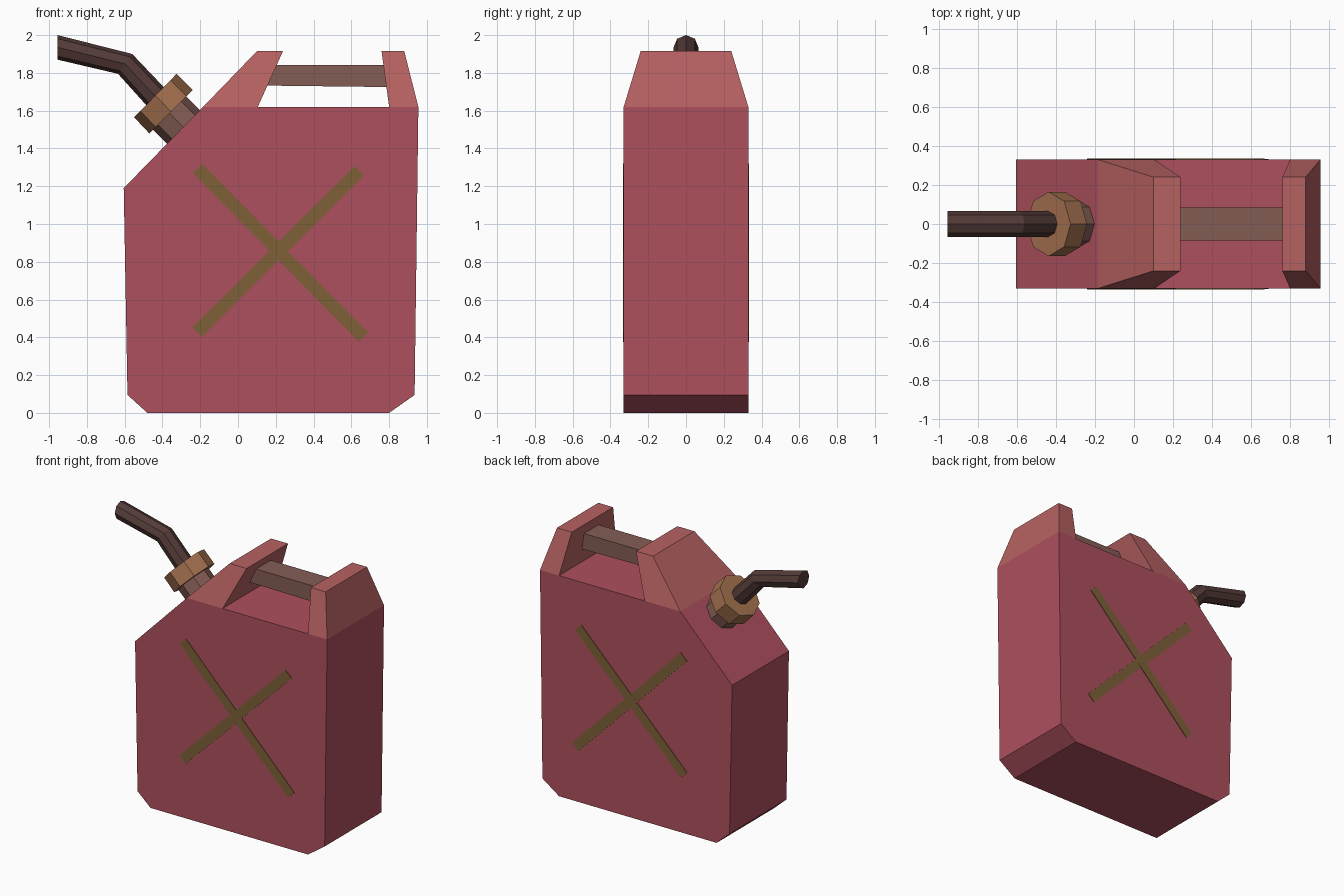
import bpy, bmesh
from math import sin, cos, pi, atan2, hypot
from mathutils import Matrix

if "Cube" in bpy.data.objects:
    bpy.data.objects.remove(bpy.data.objects["Cube"])


def material(name, rgb):
    m = bpy.data.materials.new(name)
    m.diffuse_color = (*rgb, 1)
    m.use_nodes = True
    m.node_tree.nodes["Principled BSDF"].inputs["Base Color"].default_value = m.diffuse_color
    return m


RED = material("red_paint", (0.42, 0.08, 0.11))
PINK = material("light_red", (0.47, 0.12, 0.12))
OLIVE = material("olive", (0.21, 0.12, 0.04))
BROWN = material("brown", (0.23, 0.11, 0.09))
COPPER = material("copper", (0.38, 0.17, 0.08))
DARK = material("dark_brown", (0.09, 0.045, 0.04))


def finish(name, bm, mat):
    bmesh.ops.recalc_face_normals(bm, faces=bm.faces)
    me = bpy.data.meshes.new(name)
    bm.to_mesh(me)
    bm.free()
    me.materials.append(mat)
    ob = bpy.data.objects.new(name, me)
    bpy.context.collection.objects.link(ob)
    return ob


def loft(name, rings, mat):
    """Skin a stack of equal-sized point rings and cap both ends."""
    bm = bmesh.new()
    loops = [[bm.verts.new(p) for p in r] for r in rings]
    n = len(loops[0])
    for a, b in zip(loops, loops[1:]):
        for i in range(n):
            j = (i + 1) % n
            bm.faces.new((a[i], a[j], b[j], b[i]))
    bm.faces.new(loops[0])
    bm.faces.new(loops[-1])
    return finish(name, bm, mat)


def oct_ring(p, q, ry):
    """Octagon whose opposite corners are p and q in the xz plane."""
    mx, mz = (p[0] + q[0]) / 2, (p[1] + q[1]) / 2
    dx, dz = (p[0] - q[0]) / 2, (p[1] - q[1]) / 2
    return [(mx + dx * cos(k * pi / 4), ry * sin(k * pi / 4),
             mz + dz * cos(k * pi / 4)) for k in range(8)]


def rect(x0, x1, y, z):
    return [(x0, -y, z), (x1, -y, z), (x1, y, z), (x0, y, z)]


# Can body: side profile extruded across y
profile = [(-0.48, 0), (0.80, 0), (0.935, 0.095), (0.955, 1.62),
           (-0.185, 1.62), (-0.605, 1.19), (-0.585, 0.095)]
loft("can_body", [[(x, y, z) for x, z in profile] for y in (-0.33, 0.33)], RED)

# Tapered handle posts
loft("front_handle_post", [rect(-0.185, 0.105, 0.33, 1.62),
                           rect(0.10, 0.238, 0.24, 1.915)], PINK)
loft("rear_handle_post", [rect(0.80, 0.955, 0.33, 1.62),
                          rect(0.76, 0.88, 0.24, 1.915)], PINK)

# Handle bar between the posts
loft("handle_bar", [[(x, -0.085, z0), (x, 0.085, z0), (x, 0.085, 1.843), (x, -0.085, 1.843)]
                    for x, z0 in ((0.14, 1.733), (0.80, 1.725))], BROWN)

# Crossed strips on both faces
strips = [((-0.215, 1.295), (0.665, 0.40)), ((-0.217, 0.427), (0.643, 1.283))]
for side, y in (("front", -0.33), ("back", 0.33)):
    for i, (a, b) in enumerate(strips):
        dx, dz = b[0] - a[0], b[1] - a[1]
        bm = bmesh.new()
        bmesh.ops.create_cube(bm, size=1, matrix=(
            Matrix.Translation(((a[0] + b[0]) / 2, y, (a[1] + b[1]) / 2))
            @ Matrix.Rotation(-atan2(dz, dx), 4, 'Y')
            @ Matrix.Diagonal((hypot(dx, dz), 0.008 + 0.001 * i, 0.07, 1))))
        finish(f"{side}_cross_strip_{i + 1}", bm, OLIVE)

# Neck, cap nut and bent spout
loft("neck", [oct_ring((-0.17, 1.57), (-0.345, 1.395), 0.123),
              oct_ring((-0.30, 1.70), (-0.475, 1.525), 0.123)], BROWN)
loft("cap_nut", [oct_ring((-0.24, 1.71), (-0.47, 1.48), 0.165),
                 oct_ring((-0.325, 1.795), (-0.55, 1.565), 0.165)], COPPER)
loft("spout", [oct_ring((-0.36, 1.69), (-0.455, 1.595), 0.066),
               oct_ring((-0.56, 1.90), (-0.635, 1.795), 0.066),
               oct_ring((-0.955, 2.0), (-0.955, 1.87), 0.066)], DARK)
